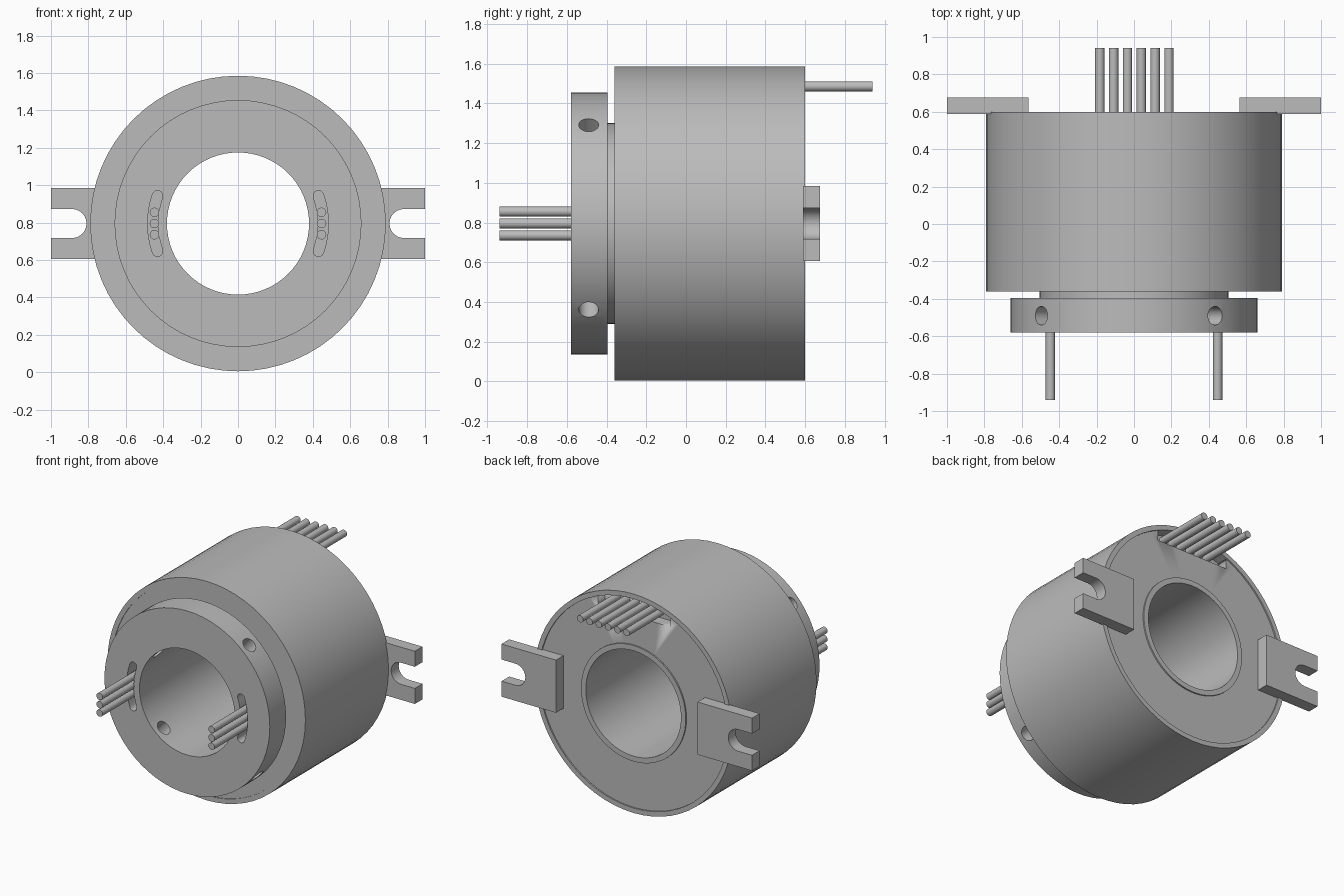
import bpy
import bmesh
from math import cos, sin, pi, radians
from mathutils import Matrix, Vector

AXIS_Z = 0.795  # height of the bore axis

default = bpy.data.objects.get("Cube")
if default:
    bpy.data.objects.remove(default, do_unlink=True)

grey = bpy.data.materials.new("machined_grey")
grey.use_nodes = True
grey.diffuse_color = (0.5, 0.5, 0.5, 1)
grey.node_tree.nodes["Principled BSDF"].inputs["Base Color"].default_value = (0.5, 0.5, 0.5, 1)


def finish(name, bm):
    """Turn a bmesh into a shaded object centred on the bore axis."""
    bmesh.ops.recalc_face_normals(bm, faces=bm.faces)
    mesh = bpy.data.meshes.new(name)
    bm.to_mesh(mesh)
    bm.free()
    mesh.materials.append(grey)
    obj = bpy.data.objects.new(name, mesh)
    obj.location.z = AXIS_Z
    bpy.context.collection.objects.link(obj)
    shade(obj)
    return obj


def activate(obj):
    bpy.ops.object.select_all(action='DESELECT')
    obj.select_set(True)
    bpy.context.view_layer.objects.active = obj


def shade(obj):
    activate(obj)
    bpy.ops.object.shade_smooth_by_angle(angle=radians(30))


def revolve(name, profile, sides=64):
    """Spin a closed (radius, y) profile around the bore axis."""
    bm = bmesh.new()
    loops = [[bm.verts.new((r * cos(2 * pi * i / sides), y, r * sin(2 * pi * i / sides)))
              for i in range(sides)] for r, y in profile]
    for a, b in zip(loops, loops[1:] + loops[:1]):
        for i in range(sides):
            j = (i + 1) % sides
            bm.faces.new((a[i], a[j], b[j], b[i]))
    return finish(name, bm)


def tube(name, inner, outer, y0, y1):
    return revolve(name, [(inner, y0), (outer, y0), (outer, y1), (inner, y1)])


def prism(name, outline, y0, y1):
    """Extrude an (x, z) outline along y."""
    bm = bmesh.new()
    face = bm.faces.new([bm.verts.new((x, y0, z)) for x, z in outline])
    new = bmesh.ops.extrude_face_region(bm, geom=[face])["geom"]
    verts = [v for v in new if isinstance(v, bmesh.types.BMVert)]
    bmesh.ops.translate(bm, verts=verts, vec=(0, y1 - y0, 0))
    return finish(name, bm)


def rod(name, start, end, radius, sides=24):
    start, end = Vector(start), Vector(end)
    span = end - start
    turn = span.to_track_quat('Z', 'Y').to_matrix().to_4x4()
    bm = bmesh.new()
    bmesh.ops.create_cone(bm, cap_ends=True, segments=sides, radius1=radius, radius2=radius,
                          depth=span.length,
                          matrix=Matrix.Translation((start + end) / 2) @ turn)
    return finish(name, bm)


def cut(target, cutter):
    cutter.hide_render = True
    mod = target.modifiers.new("cut", 'BOOLEAN')
    mod.operation = 'DIFFERENCE'
    mod.solver = 'EXACT'
    mod.object = cutter
    activate(target)
    # cuts go ahead of the smoothing modifier, if there is one
    bpy.ops.object.modifier_move_to_index(modifier=mod.name, index=0)
    bpy.ops.object.modifier_apply(modifier=mod.name)
    bpy.data.objects.remove(cutter, do_unlink=True)


def arc(cx, radius, a0, a1, steps=12):
    return [(cx + radius * cos(radians(a0 + (a1 - a0) * i / steps)),
             radius * sin(radians(a0 + (a1 - a0) * i / steps))) for i in range(steps + 1)]


# Housing shell, end covers and bore sleeve
tube("housing_shell", 0.755, 0.79, -0.36, 0.60)
tube("front_cover", 0.48, 0.756, -0.355, -0.28)
rear_cover = tube("rear_cover", 0.415, 0.756, 0.45, 0.59)
tube("bore_sleeve", 0.38, 0.418, -0.37, 0.60)

# Notch in the rear cover where the wires leave
cut(rear_cover, prism("notch_cutter", [(-0.29, 0.625), (0.29, 0.625), (0.29, 0.8), (-0.29, 0.8)],
                      0.51, 0.7))

# Clamping collar with its neck
collar = revolve("collar", [(0.38, -0.58), (0.66, -0.58), (0.66, -0.395), (0.505, -0.395),
                            (0.505, -0.34), (0.38, -0.34)])

# Radial screw holes through the collar
for k in range(4):
    a = radians(48.8 + 90 * k)
    ray = Vector((cos(a), 0, sin(a)))
    offset = Vector((0, -0.49, 0))
    cut(collar, rod("hole_cutter", ray * 0.3 + offset, ray * 0.8 + offset, 0.05))

# Curved wire slots in the collar face
ARC_R, HALF, SWEEP = 0.455, 0.028, 19
tip = Vector((ARC_R * cos(radians(SWEEP)), ARC_R * sin(radians(SWEEP))))
cap_arc = [Vector(p) for p in arc(0, HALF, SWEEP, SWEEP + 180, 8)][1:-1]
upper_end = [tuple(tip + p) for p in cap_arc]
lower_end = [(x, -z) for x, z in reversed(upper_end)]
slot = (arc(0, ARC_R + HALF, -SWEEP, SWEEP) + upper_end
        + arc(0, ARC_R - HALF, SWEEP, -SWEEP) + lower_end)
for side in (1, -1):
    cut(collar, prism("slot_cutter", [(side * x, z) for x, z in slot], -0.7, -0.42))
shade(collar)

# Mounting tabs with open slots, and front wires, on both sides
tab = ([(0.565, -0.19), (1, -0.19), (1, -0.078)] + arc(0.888, 0.078, 270, 90)
       + [(1, 0.078), (1, 0.19), (0.565, 0.19)])
for side, word in ((1, "left"), (-1, "right")):
    prism(word + "_mounting_tab", [(side * x, z) for x, z in tab], 0.588, 0.675)
    for i in (-1, 0, 1):
        x, z = side * 0.447, i * 0.06
        rod(f"{word}_front_wire_{i + 2}", (x, -0.40, z), (x, -0.94, z), 0.025)

# Row of rear wires
for i in range(6):
    x = -0.183 + i * 0.074
    rod(f"rear_wire_{i + 1}", (x, 0.48, 0.69), (x, 0.94, 0.69), 0.025)
